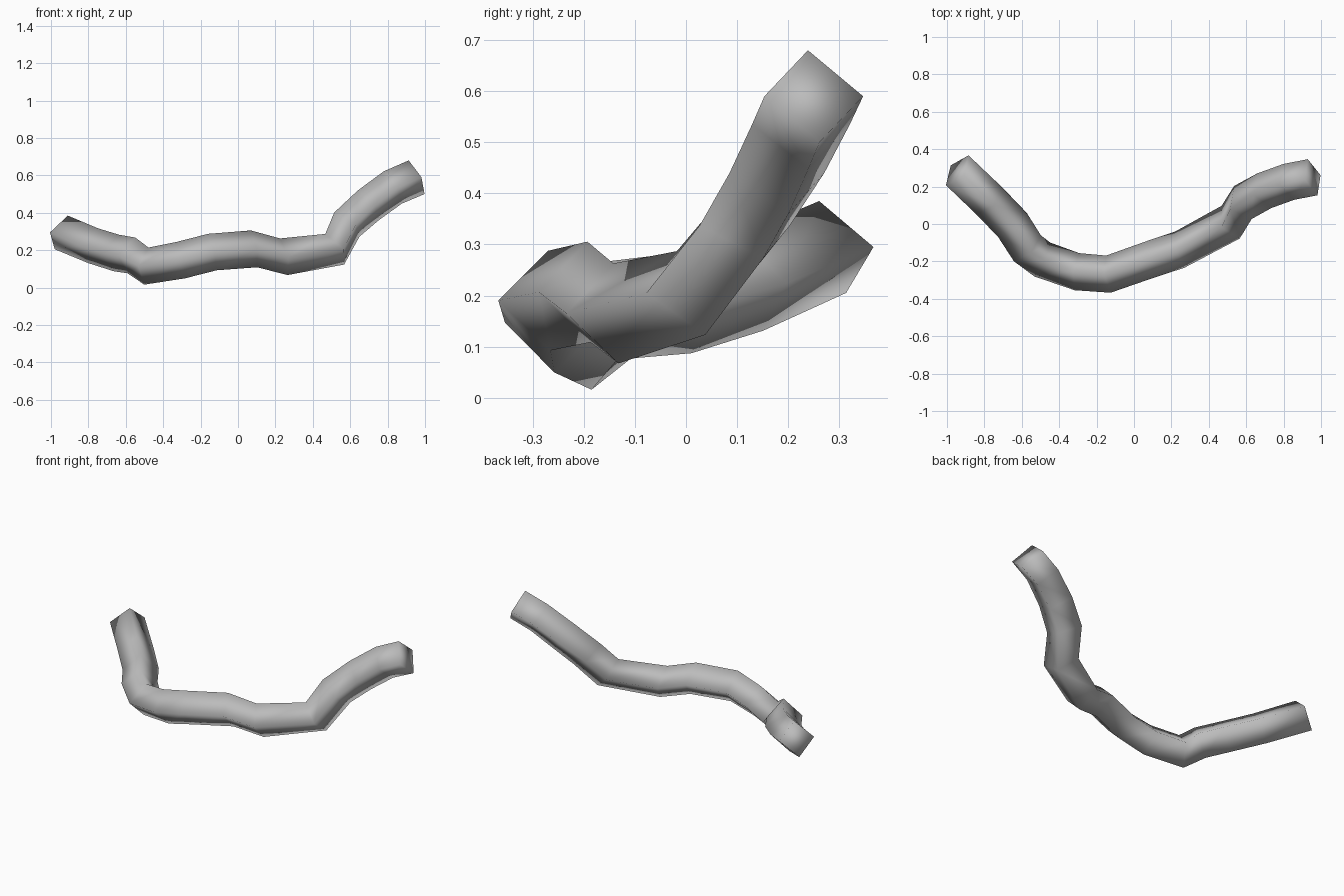
import bpy, bmesh
from math import radians
from mathutils import Vector, Euler

RADIUS = 0.1

# Bent path: ring centre (x, y, z), then heading and climb in degrees
STATIONS = [
    (-.945, .287, .295, -37, -26),
    (-.775, .125, .224, -44, -22),
    (-.65, -.005, .185, -50, -12),
    (-.57, -.13, .172, -46, -18),
    (-.49, -.19, .115, -25, -7),
    (-.305, -.255, .147, -7, 13),
    (-.137, -.268, .19, 7, 13),
    (.085, -.19, .207, 10, 10),
    (.245, -.137, .165, 14, 12),
    (.517, .01, .205, 29, 35),
    (.582, .115, .337, 28, 50),
    (.697, .178, .44, 22, 37),
    (.827, .225, .535, 17, 30),
    (.955, .25, .59, 15, 26),
]


def remove_default_cube():
    cube = bpy.data.objects.get("Cube")
    if cube:
        bpy.data.objects.remove(cube, do_unlink=True)


def make_material(name, color):
    mat = bpy.data.materials.new(name)
    mat.use_nodes = True
    mat.diffuse_color = color
    mat.node_tree.nodes["Principled BSDF"].inputs["Base Color"].default_value = color
    return mat


def add_ring(bm, x, y, z, heading, climb):
    """Square ring standing on its corner, facing along the path."""
    turn = Euler((0, -radians(climb), radians(heading))).to_matrix()
    side = turn @ Vector((0, RADIUS, 0))
    up = turn @ Vector((0, 0, RADIUS))
    centre = Vector((x, y, z))
    return [bm.verts.new(centre + offset) for offset in (up, side, -up, -side)]


def build_branch(name, material):
    bm = bmesh.new()
    rings = [add_ring(bm, *station) for station in STATIONS]
    # Skin between neighbouring rings
    for a, b in zip(rings, rings[1:]):
        for i in range(len(a)):
            j = (i + 1) % len(a)
            bm.faces.new((a[i], a[j], b[j], b[i]))
    # End caps
    bm.faces.new(rings[0])
    bm.faces.new(rings[-1])
    bmesh.ops.recalc_face_normals(bm, faces=bm.faces)
    for face in bm.faces:
        face.smooth = True

    mesh = bpy.data.meshes.new(name)
    bm.to_mesh(mesh)
    bm.free()
    mesh.materials.append(material)
    branch = bpy.data.objects.new(name, mesh)
    bpy.context.collection.objects.link(branch)
    return branch


remove_default_cube()
build_branch("bent_branch", make_material("plain_grey", (.5, .5, .5, 1)))
